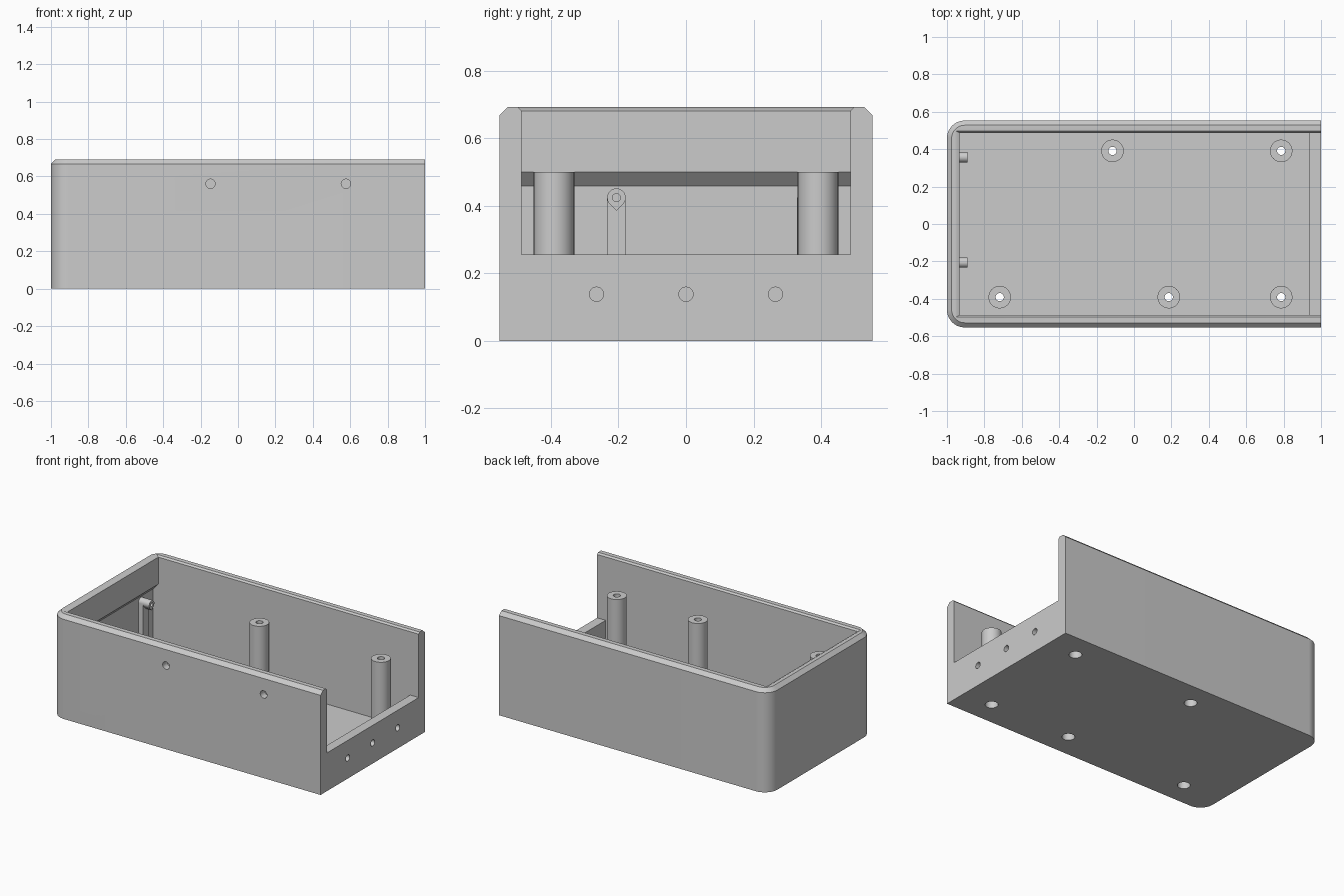
import bpy, bmesh
from math import pi, sin, cos, radians
from mathutils import Vector

cube = bpy.data.objects.get("Cube")
if cube:
    bpy.data.objects.remove(cube, do_unlink=True)

grey = bpy.data.materials.new("plain grey")
grey.use_nodes = True
grey.diffuse_color = (0.6, 0.6, 0.6, 1)
grey.node_tree.nodes["Principled BSDF"].inputs["Base Color"].default_value = (0.6, 0.6, 0.6, 1)

FLOOR, RIM, HALF, INNER = 0.03, 0.692, 0.553, 0.487


def loft(name, rings):
    """Closed solid through rings of equal point count."""
    bm = bmesh.new()
    loops = [[bm.verts.new(p) for p in ring] for ring in rings]
    n = len(loops[0])
    for a, b in zip(loops, loops[1:]):
        for i in range(n):
            j = (i + 1) % n
            bm.faces.new((a[i], a[j], b[j], b[i]))
    bm.faces.new(loops[0][::-1])
    bm.faces.new(loops[-1])
    bmesh.ops.recalc_face_normals(bm, faces=bm.faces)
    mesh = bpy.data.meshes.new(name)
    bm.to_mesh(mesh)
    bm.free()
    obj = bpy.data.objects.new(name, mesh)
    bpy.context.collection.objects.link(obj)
    mesh.materials.append(grey)
    return obj


def cylinder(name, start, end, radius, sides=48):
    a, b = Vector(start), Vector(end)
    turn = (b - a).to_track_quat('Z', 'Y')
    ring = [turn @ Vector((radius * cos(2 * pi * i / sides), radius * sin(2 * pi * i / sides), 0))
            for i in range(sides)]
    return loft(name, [[c + p for p in ring] for c in (a, b)])


def combine(target, tool, operation):
    mod = target.modifiers.new(operation.lower(), 'BOOLEAN')
    mod.operation, mod.object, mod.solver = operation, tool, 'EXACT'
    bpy.context.view_layer.objects.active = target
    bpy.ops.object.modifier_apply(modifier=mod.name)
    bpy.data.objects.remove(tool, do_unlink=True)


def cut(target, tool):
    combine(target, tool, 'DIFFERENCE')


def smooth(obj):
    bpy.ops.object.select_all(action='DESELECT')
    obj.select_set(True)
    bpy.context.view_layer.objects.active = obj
    bpy.ops.object.shade_smooth_by_angle(angle=radians(30))


def outline(z, inset, radius=0.095, steps=16):
    """Plan of the case: rounded at the closed end, square at the open end."""
    pts = [(1, -HALF + inset, z), (1, HALF - inset, z)]
    for side, first in ((1, pi / 2), (-1, pi)):
        for i in range(steps + 1):
            a = first + pi / 2 * i / steps
            pts.append((-1 + radius + (radius - inset) * cos(a),
                        side * (HALF - radius) + (radius - inset) * sin(a), z))
    return pts


# Outer case with a chamfered top edge
case = loft("case", [outline(0, 0), outline(0.668, 0), outline(RIM, 0.025)])

# Cavity, with a recess under the closed end and a cutout in the open end
profile = [(-0.97, FLOOR), (-0.97, 0.459), (-0.932, 0.5), (-0.932, 0.8),
           (1.1, 0.8), (1.1, 0.256), (0.937, 0.256), (0.937, FLOOR)]
cut(case, loft("cavity_cutter", [[(x, y, z) for x, z in profile] for y in (-INNER, INNER)]))

# Inner rim chamfer
rings = []
for k in (0, 2):
    x, y, z = -0.932 - 0.02 * k, INNER + 0.01 * k, 0.681 + 0.011 * k
    rings.append([(x, -y, z), (1.1, -y, z), (1.1, y, z), (x, y, z)])
cut(case, loft("rim_cutter", rings))

# Screw posts, bored through with a wider recess for the screw head below
for x, y in ((-0.115, 0.391), (0.787, 0.391), (-0.718, -0.391), (0.186, -0.391), (0.787, -0.391)):
    combine(case, cylinder("post", (x, y, 0.015), (x, y, 0.5), 0.06), 'UNION')
    cut(case, cylinder("bore_cutter", (x, y, -0.1), (x, y, 0.6), 0.022))
    cut(case, cylinder("head_cutter", (x, y, -0.1), (x, y, 0.3), 0.039))

# Blind holes in the front wall, through holes in the low end wall
for x in (-0.147, 0.577):
    cut(case, cylinder("front_hole_cutter", (x, -0.7, 0.561), (x, -0.505, 0.561), 0.025))
for y in (-0.265, 0, 0.265):
    cut(case, cylinder("end_hole_cutter", (0.9, y, 0.138), (1.1, y, 0.138), 0.021))
smooth(case)

# Ribs on the closed end, each carrying a hollow teardrop pin
R, PIN_Z = 0.0275, 0.424
for side, y in (("left", 0.357), ("right", -0.206)):
    arc = [(R * cos(a), R * sin(a)) for a in (pi * i / 16 for i in range(17))]
    shape = [(y + p, PIN_Z + q) for p, q in arc]
    shape += [(y - R, FLOOR - 0.01), (y + R, FLOOR - 0.01)]
    smooth(loft(side + "_rib", [[(x, p, q) for p, q in shape] for x in (-0.975, -0.935)]))
    drop = [(y, PIN_Z - R * 2 ** 0.5)]
    for i in range(25):
        a = -pi / 4 + 1.5 * pi * i / 24
        drop.append((y + R * cos(a), PIN_Z + R * sin(a)))
    pin = loft(side + "_pin", [[(x, p, q) for p, q in drop] for x in (-0.94, -0.89)])
    cut(pin, cylinder("pin_cutter", (-0.93, y, PIN_Z), (-0.8, y, PIN_Z), 0.012, 20))
    smooth(pin)
